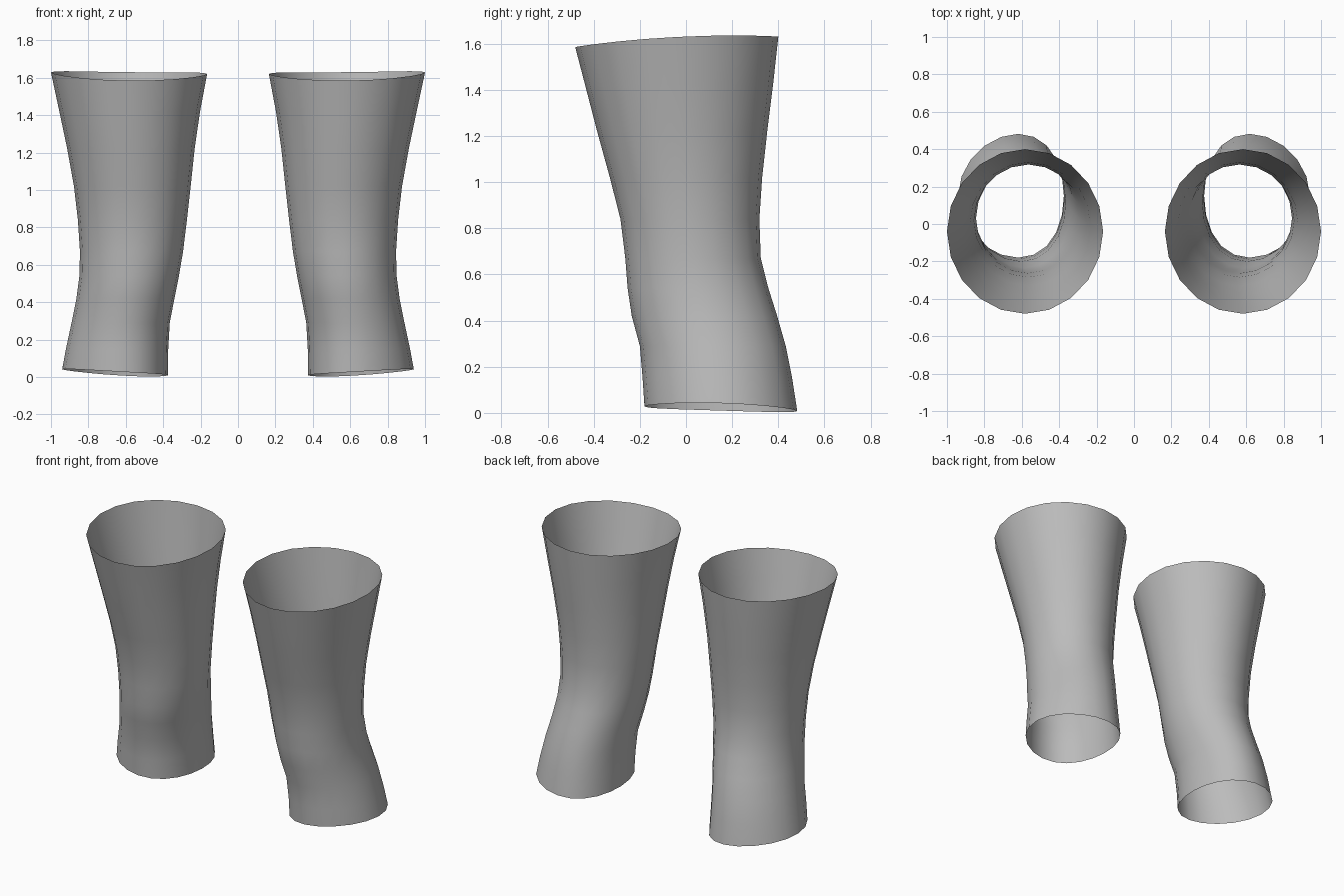
import bpy, bmesh, math

if "Cube" in bpy.data.objects:
    bpy.data.objects.remove(bpy.data.objects["Cube"])

SIDES = 20

# Cross-sections from hem to top: height, inner x, outer x, front y, back y
RINGS = [
    (0.018, 0.375, 0.940, -0.180, 0.482),
    (0.15, 0.373, 0.920, -0.188, 0.460),
    (0.29, 0.365, 0.890, -0.200, 0.432),
    (0.42, 0.340, 0.864, -0.235, 0.395),
    (0.54, 0.316, 0.848, -0.253, 0.357),
    (0.67, 0.294, 0.845, -0.263, 0.324),
    (0.84, 0.273, 0.856, -0.284, 0.318),
    (1.02, 0.253, 0.877, -0.330, 0.330),
    (1.22, 0.232, 0.913, -0.385, 0.352),
    (1.42, 0.203, 0.955, -0.437, 0.377),
    (1.6075, 0.165, 1.000, -0.480, 0.400),
]

fabric = bpy.data.materials.new("grey fabric")
fabric.diffuse_color = (0.5, 0.5, 0.5, 1)
fabric.use_nodes = True
fabric.node_tree.nodes["Principled BSDF"].inputs["Base Color"].default_value = fabric.diffuse_color


def make_leg(name, side):
    bm = bmesh.new()
    loops = []
    for i, (z, inner, outer, front, back) in enumerate(RINGS):
        cx, rx = (inner + outer) / 2, (outer - inner) / 2
        cy, ry = (front + back) / 2, (back - front) / 2
        lean = -0.04 * max(0, 1 - z / 0.7)   # front and back sit further inward near the hem
        loop = []
        for k in range(SIDES):
            a = 2 * math.pi * k / SIDES
            c, s = math.cos(a), math.sin(a)
            dz = 0
            if i == 0:                        # slanted hem
                dz = -0.01 * s + 0.016 * c + 0.008 * c * c
            elif i == len(RINGS) - 1:         # slanted top opening
                dz = 0.0225 * s + 0.0175 * c * c + 0.004 * c
            x = cx + rx * c + lean * s * s
            loop.append(bm.verts.new((side * x, cy + ry * s, z + dz)))
        loops.append(loop)
    # Open tube wall, wound so that it faces outward on both sides
    for low, high in zip(loops, loops[1:]):
        for k in range(SIDES):
            n = (k + 1) % SIDES
            quad = [low[k], low[n], high[n], high[k]]
            bm.faces.new(quad if side > 0 else quad[::-1])
    for f in bm.faces:
        f.smooth = True
    mesh = bpy.data.meshes.new(name)
    bm.to_mesh(mesh)
    bm.free()
    mesh.materials.append(fabric)
    bpy.context.collection.objects.link(bpy.data.objects.new(name, mesh))


make_leg("left_leg_sleeve", 1)
make_leg("right_leg_sleeve", -1)
